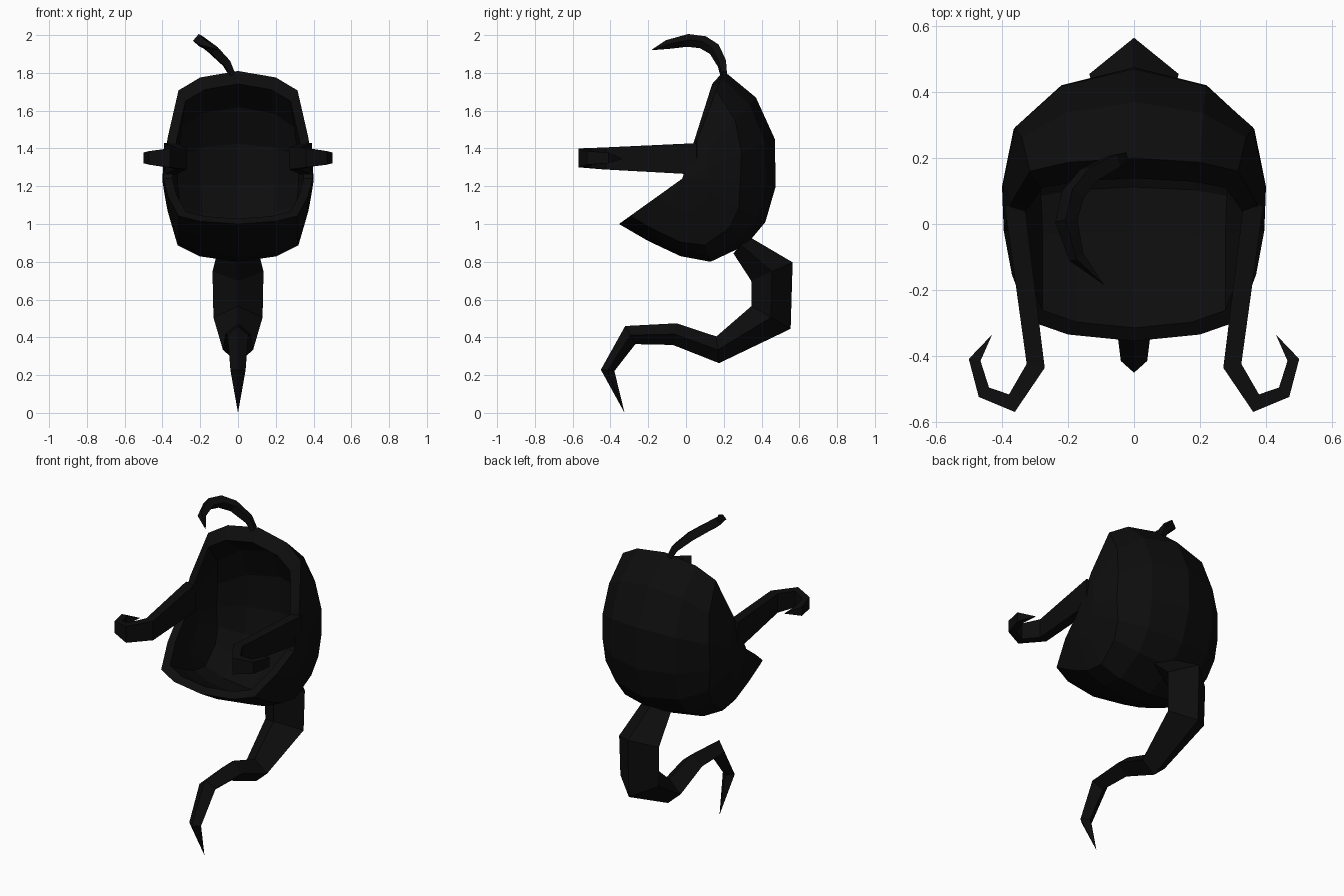
import bpy, bmesh
from mathutils import Vector

cube = bpy.data.objects.get("Cube")
if cube:
    bpy.data.objects.remove(cube, do_unlink=True)

black = bpy.data.materials.new("soot_black")
black.use_nodes = True
color = (0.004, 0.004, 0.004, 1)
black.diffuse_color = color
black.node_tree.nodes["Principled BSDF"].inputs["Base Color"].default_value = color


def finish(name, bm):
    """Clean the mesh and make a flat shaded object."""
    bmesh.ops.remove_doubles(bm, verts=bm.verts, dist=0.0005)
    bmesh.ops.recalc_face_normals(bm, faces=bm.faces)
    mesh = bpy.data.meshes.new(name)
    bm.to_mesh(mesh)
    bm.free()
    mesh.materials.append(black)
    obj = bpy.data.objects.new(name, mesh)
    bpy.context.collection.objects.link(obj)
    return obj


def skin(bm, rows, closed=False):
    """Join neighbouring rows of vertices with faces."""
    for a, b in zip(rows, rows[1:]):
        n = len(a)
        for i in range(n if closed else n - 1):
            j = (i + 1) % n
            bm.faces.new((a[i], a[j], b[j], b[i]))


def limb(name, path, side, box):
    """Four sided tapering limb; path holds (point, side half, normal half)."""
    bm = bmesh.new()
    side = Vector(side).normalized()
    pts = [Vector(p[0]) for p in path]
    if box:
        corners = ((1, 1), (-1, 1), (-1, -1), (1, -1))
    else:
        corners = ((1, 0), (0, 1), (-1, 0), (0, -1))
    rings = []
    for i, (_, s, n) in enumerate(path):
        before = pts[i] - pts[i - 1] if i else pts[1] - pts[0]
        after = pts[i + 1] - pts[i] if i + 1 < len(pts) else before
        tangent = before.normalized() + after.normalized()
        normal = tangent.cross(side).normalized()
        rings.append([bm.verts.new(pts[i] + side * s * u + normal * n * v)
                      for u, v in corners])
    skin(bm, rings, closed=True)
    bm.faces.new(rings[0])
    return finish(name, bm)


# Hollow head: cross arcs fanned around the corners of the mouth
profile = [(0.20, 1.81), (0.37, 1.67), (0.47, 1.45), (0.475, 1.20), (0.42, 1.01),
           (0.32, 0.89), (0.13, 0.80), (-0.03, 0.83), (-0.20, 0.91), (-0.355, 1.0)]
rim_arc = [(0, 1), (0.2, 0.94), (0.315, 0.82), (0.37, 0.4), (0.395, 0)]
back_arc = [(0, 1), (0.22, 0.89), (0.365, 0.62), (0.4, 0.27), (0.395, 0)]
back_blend = [0, 0.5, 0.9, 1, 0.7, 0.4, 0.1, 0, 0, 0]
pivot = Vector((0, -0.02, 1.24))


def shell(bm, scale, shift):
    rows = []
    for (y, z), t in zip(profile, back_blend):
        arc = [Vector(a).lerp(Vector(b), t) for a, b in zip(rim_arc, back_arc)]
        full = [(-x, f) for x, f in reversed(arc[1:])] + [(x, f) for x, f in arc]
        spoke = Vector((0, y, z)) - pivot
        # The inner rim at the top leans forward
        lean = Vector((0, shift if z > 1.75 else 0, 0))
        rows.append([bm.verts.new(pivot + Vector((x, 0, 0)) * scale + (spoke * scale + lean) * f)
                     for x, f in full])
    skin(bm, rows)
    return rows


bm = bmesh.new()
outer = shell(bm, 1, 0)
inner = shell(bm, 0.88, -0.035)
for k in (0, -1):
    skin(bm, [outer[k], inner[k]])
finish("hollow_head", bm)

# Curled arms, mirrored left and right
arm = [(0.362, 0.06, 1.345, 0.083, 0.03), (0.298, -0.43, 1.347, 0.058, 0.028),
       (0.37, -0.543, 1.35, 0.05, 0.028), (0.455, -0.51, 1.35, 0.036, 0.021),
       (0.483, -0.412, 1.35, 0.028, 0.018), (0.43, -0.335, 1.345, 0, 0)]
for name, sign in (("left_arm", 1), ("right_arm", -1)):
    limb(name, [((sign * x, y, z), s, n) for x, y, z, s, n in arm], (0, 0, 1), True)

# Tail bending under the head to a point
tail = [(0.29, 0.89, 0.1, 0.06), (0.455, 0.748, 0.135, 0.12), (0.45, 0.505, 0.13, 0.12),
        (0.168, 0.334, 0.08, 0.071), (-0.06, 0.417, 0.068, 0.058),
        (-0.295, 0.412, 0.055, 0.055), (-0.415, 0.225, 0.04, 0.036), (-0.325, 0, 0, 0)]
limb("tail", [((0, y, z), s, n) for y, z, s, n in tail], (1, 0, 0), False)

# Curled tuft on the crown
tuft = [(-0.03, 0.2, 1.79, 0.015), (-0.06, 0.19, 1.85, 0.02), (-0.135, 0.15, 1.925, 0.024),
        (-0.185, 0.09, 1.962, 0.025), (-0.205, 0.01, 1.972, 0.024),
        (-0.175, -0.1, 1.95, 0.017), (-0.09, -0.185, 1.92, 0)]
limb("tuft", [((x, y, z), w, w) for x, y, z, w in tuft], (0.64, 0.13, 0.75), True)
